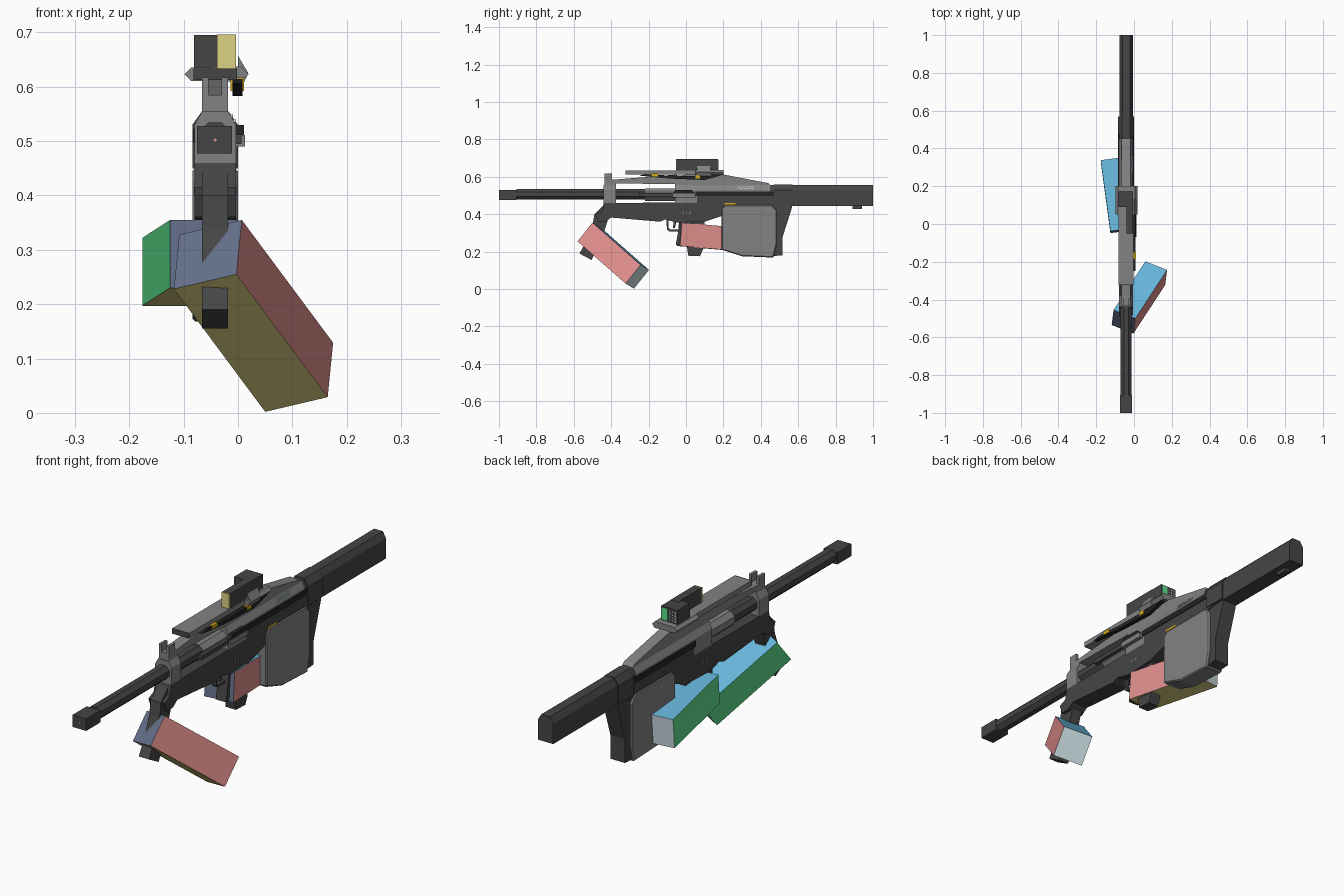
import bpy, bmesh, math
from mathutils import Vector

COLOURS = {
    "dark": (0.060, 0.060, 0.060), "grey": (0.225, 0.225, 0.225),
    "black": (0.018, 0.018, 0.018), "tan": (0.72, 0.65, 0.23),
    "red": (0.76, 0.28, 0.27), "green": (0.11, 0.76, 0.27),
    "blue": (0.14, 0.48, 0.73), "slate": (0.130, 0.165, 0.260),
    "pale": (0.60, 0.72, 0.76), "gold": (0.70, 0.43, 0.008),
}
MATS = {}
for key, rgb in COLOURS.items():
    MATS[key] = bpy.data.materials.new(key)
    MATS[key].diffuse_color = (*rgb, 1)

CX = -0.042          # centre plane of the body
L, R = -0.080, -0.004  # left and right sides of the body
NL, NR = -0.066, -0.018  # sides of the narrow parts


def finish(name, bm, mats, bevel=0):
    bmesh.ops.recalc_face_normals(bm, faces=bm.faces)
    mesh = bpy.data.meshes.new(name)
    bm.to_mesh(mesh)
    bm.free()
    for m in mats:
        mesh.materials.append(MATS[m])
    ob = bpy.data.objects.new(name, mesh)
    bpy.context.collection.objects.link(ob)
    if bevel:
        mod = ob.modifiers.new("bevel", 'BEVEL')
        mod.width, mod.segments = bevel, 1
        mod.limit_method, mod.angle_limit = 'ANGLE', math.radians(50)
    return ob


def extrude(name, pts, step, mat, bevel=0):
    bm = bmesh.new()
    a = [bm.verts.new(p) for p in pts]
    b = [bm.verts.new(Vector(p) + Vector(step)) for p in pts]
    bm.faces.new(a)
    bm.faces.new(b[::-1])
    for i in range(len(a)):
        j = (i + 1) % len(a)
        bm.faces.new((a[i], a[j], b[j], b[i]))
    return finish(name, bm, [mat], bevel)


def side(name, yz, x0, x1, mat, bevel=0):
    """Side profile (y, z) pushed across x."""
    return extrude(name, [(x0, y, z) for y, z in yz], (x1 - x0, 0, 0), mat, bevel)


def section(name, xz, y0, y1, mat, bevel=0):
    """Cross-section (x, z) pushed along y."""
    return extrude(name, [(x, y0, z) for x, z in xz], (0, y1 - y0, 0), mat, bevel)


def box(name, x, y, z, mat, bevel=0):
    return section(name, [(x[0], z[0]), (x[1], z[0]), (x[1], z[1]), (x[0], z[1])],
                   y[0], y[1], mat, bevel)


def tube(name, r, y0, y1, z, mat, x=CX, n=8):
    pts = [(x + r * math.cos((i + .5) * math.tau / n),
            z + r * math.sin((i + .5) * math.tau / n)) for i in range(n)]
    return section(name, pts, y0, y1, mat)


def arm_box(name, o, u, v, w):
    """Slanted box: u to the right, v up, w to the back, one colour per face."""
    o, u, v, w = map(Vector, (o, u, v, w))
    bm = bmesh.new()
    c = [bm.verts.new(o + u * i + v * j + w * k)
         for i in (0, 1) for j in (0, 1) for k in (0, 1)]
    quads = [(4, 5, 7, 6), (0, 1, 3, 2), (2, 3, 7, 6), (0, 1, 5, 4), (0, 2, 6, 4), (1, 3, 7, 5)]
    for i, q in enumerate(quads):
        bm.faces.new([c[k] for k in q]).material_index = i
    finish(name, bm, ["red", "green", "blue", "tan", "slate", "pale"])


# Forearm blocks
arm_box("front_arm", (-0.118, -0.535, 0.228), (0.115, -0.045, 0.027),
        (0.010, 0.080, 0.100), (0.168, 0.257, -0.226))
arm_box("rear_arm", (-0.125, -0.048, 0.230), (0.125, 0.016, 0),
        (0, 0.010, 0.125), (-0.051, 0.376, -0.033))

# Barrel and muzzle
box("muzzle", (-0.075, -0.011), (-1.0, -0.905), (0.477, 0.528), "dark")
tube("muzzle_bore", 0.003, -1.0005, -0.99, 0.502, "red")
tube("barrel", 0.031, -0.905, 0.0, 0.506, "dark")
tube("gas_cylinder", 0.036, -0.22, -0.02, 0.505, "grey")

# Front sight block with two prongs
hull = [(L, 0.46), (L, 0.53), (NL, 0.555), (NR, 0.555), (R, 0.53), (R, 0.46)]
section("sight_block", hull, -0.44, -0.375, "grey")
box("sight_base", (NL, NR), (-0.435, -0.375), (0.55, 0.585), "grey")
for s in (-1, 1):
    x = CX + s * 0.018
    box("sight_prong", (x - 0.006, x + 0.006), (-0.435, -0.395), (0.58, 0.617), "grey")

# Upper receiver: grey crown over dark rear flanks
section("upper_receiver", hull, -0.06, 0.06, "grey")
section("upper_crown", [(L, 0.51), *hull[1:5], (R, 0.51)], 0.06, 0.45, "grey")
box("upper_flank", (L, R), (0.06, 0.47), (0.46, 0.51), "dark")
side("top_ridge", [(-0.06, 0.54), (-0.06, 0.60), (0.0, 0.612), (0.2, 0.612),
                   (0.44, 0.566), (0.47, 0.54)], NL, NR, "grey")
side("carry_bar", [(-0.40, 0.565), (-0.38, 0.585), (-0.05, 0.612), (-0.03, 0.56)],
     NL, NR, "grey")
for x in (L, R):
    box("side_slot", (x - 0.003, x + 0.003), (0.05, 0.47), (0.497, 0.522), "black")

# Pale vent dots on the right shoulder
for i in range(7):
    for j in range(2):
        y, z, x = 0.272 + i * 0.013 + j * 0.006, 0.534 + j * 0.009, -0.008 - j * 0.005
        box("vent", (x - 0.004, x + 0.004), (y, y + 0.007), (z, z + 0.006), "pale")
box("charging_handle", (R, 0.013), (-0.07, 0.05), (0.49, 0.511), "grey")
side("handle_cap", [(-0.07, 0.511), (-0.05, 0.53), (0.03, 0.53), (0.05, 0.511)],
     R, 0.011, "black")
box("bolt_rod", (R - 0.008, 0.006), (-0.25, -0.07), (0.495, 0.512), "dark")

# Lower receiver, with trim
side("lower_receiver", [(-0.485, 0.40), (-0.45, 0.415), (-0.44, 0.46), (0.50, 0.465),
                        (0.50, 0.44), (0.2, 0.44), (0.19, 0.39), (0.10, 0.36),
                        (-0.05, 0.355), (-0.11, 0.372), (-0.14, 0.36), (-0.40, 0.382),
                        (-0.43, 0.36), (-0.47, 0.36)], L, R, "dark")
box("latch", (R - 0.003, R + 0.001), (0.205, 0.265), (0.451, 0.459), "gold")
for x in (L, R):
    for i in range(3):
        y = -0.02 + i * 0.02
        box("selector_tick", (x - 0.001, x + 0.001), (y, y + 0.006), (0.40, 0.415), "grey")

# Stock and its rear frame
section("stock", [(L + 0.002, 0.445), (L + 0.002, 0.53), (-0.062, 0.556),
                  (-0.022, 0.556), (R - 0.002, 0.53), (R - 0.002, 0.445)], 0.45, 1.0, "dark")
section("stock_collar", [(-0.084, 0.45), (-0.084, 0.53), (-0.064, 0.558),
                         (-0.020, 0.558), (0.0, 0.53), (0.0, 0.45)], 0.47, 0.57, "dark")
box("sling_stud", (-0.055, -0.03), (0.89, 0.94), (0.428, 0.447), "dark")
side("stock_frame", [(0.40, 0.455), (0.57, 0.455), (0.565, 0.43), (0.517, 0.28),
                     (0.517, 0.18), (0.45, 0.175)], L + 0.004, R - 0.004, "dark")

# Magazine
side("magazine", [(0.19, 0.43), (0.21, 0.450), (0.46, 0.450), (0.485, 0.42),
                  (0.485, 0.24), (0.468, 0.168), (0.30, 0.175), (0.19, 0.21)],
     -0.084, 0.0, "grey", 0.005)

# Grips and trigger guard
side("front_grip", [(-0.41, 0.44), (-0.44, 0.45), (-0.49, 0.40), (-0.50, 0.34),
                    (-0.535, 0.25), (-0.57, 0.19), (-0.505, 0.155), (-0.45, 0.27),
                    (-0.42, 0.36)], NL, NR, "dark")
side("rear_grip", [(-0.03, 0.37), (-0.055, 0.235), (0.005, 0.23), (0.012, 0.178),
                   (0.075, 0.175), (0.09, 0.21), (0.10, 0.37)], NL, NR, "dark")
side("trigger_guard", [(-0.105, 0.37), (-0.102, 0.318), (-0.09, 0.308), (-0.04, 0.308),
                       (-0.04, 0.318), (-0.085, 0.318), (-0.093, 0.326), (-0.095, 0.37)],
     -0.052, -0.032, "dark")
side("trigger", [(-0.065, 0.365), (-0.07, 0.325), (-0.06, 0.325), (-0.05, 0.365)],
     -0.047, -0.037, "dark")

# Top rail and clamp
box("rail", (L - 0.002, R + 0.002), (-0.32, 0.20), (0.612, 0.634), "grey")
box("rail_front", (L - 0.002, R + 0.002), (-0.324, -0.319), (0.612, 0.634), "dark")
section("rail_clamp", [(-0.098, 0.623), (-0.086, 0.635), (0.006, 0.637), (0.019, 0.623),
                       (0.006, 0.609), (-0.086, 0.611)], 0.05, 0.20, "grey")
section("clamp_lever", [(0.0, 0.657), (0.019, 0.625), (0.010, 0.606), (0.0, 0.612)],
        0.06, 0.13, "grey")

# Scope: narrow front tube and wide rear body
box("scope_front", (-0.039, -0.004), (-0.05, 0.11), (0.634, 0.696), "dark")
box("scope_body", (-0.081, -0.004), (0.09, 0.172), (0.634, 0.695), "dark")
box("scope_lens", (-0.039, -0.004), (-0.054, -0.049), (0.634, 0.696), "tan")
box("scope_screen", (-0.036, -0.008), (0.171, 0.174), (0.64, 0.69), "green")
for i in range(3):
    for j in range(4):
        x, z = -0.074 + i * 0.012, 0.643 + j * 0.012
        box("scope_dot", (x, x + 0.006), (0.171, 0.174), (z, z + 0.006), "pale")

# Canted side sight
side("side_sight", [(-0.25, 0.606), (-0.08, 0.590), (0.10, 0.583), (0.19, 0.608),
                    (0.10, 0.604), (-0.08, 0.606), (-0.22, 0.614)], -0.010, 0.008, "black")
box("sight_mark", (-0.014, 0.011), (-0.185, -0.15), (0.602, 0.617), "gold")
box("sight_mark", (-0.014, 0.011), (0.05, 0.075), (0.592, 0.611), "gold")
